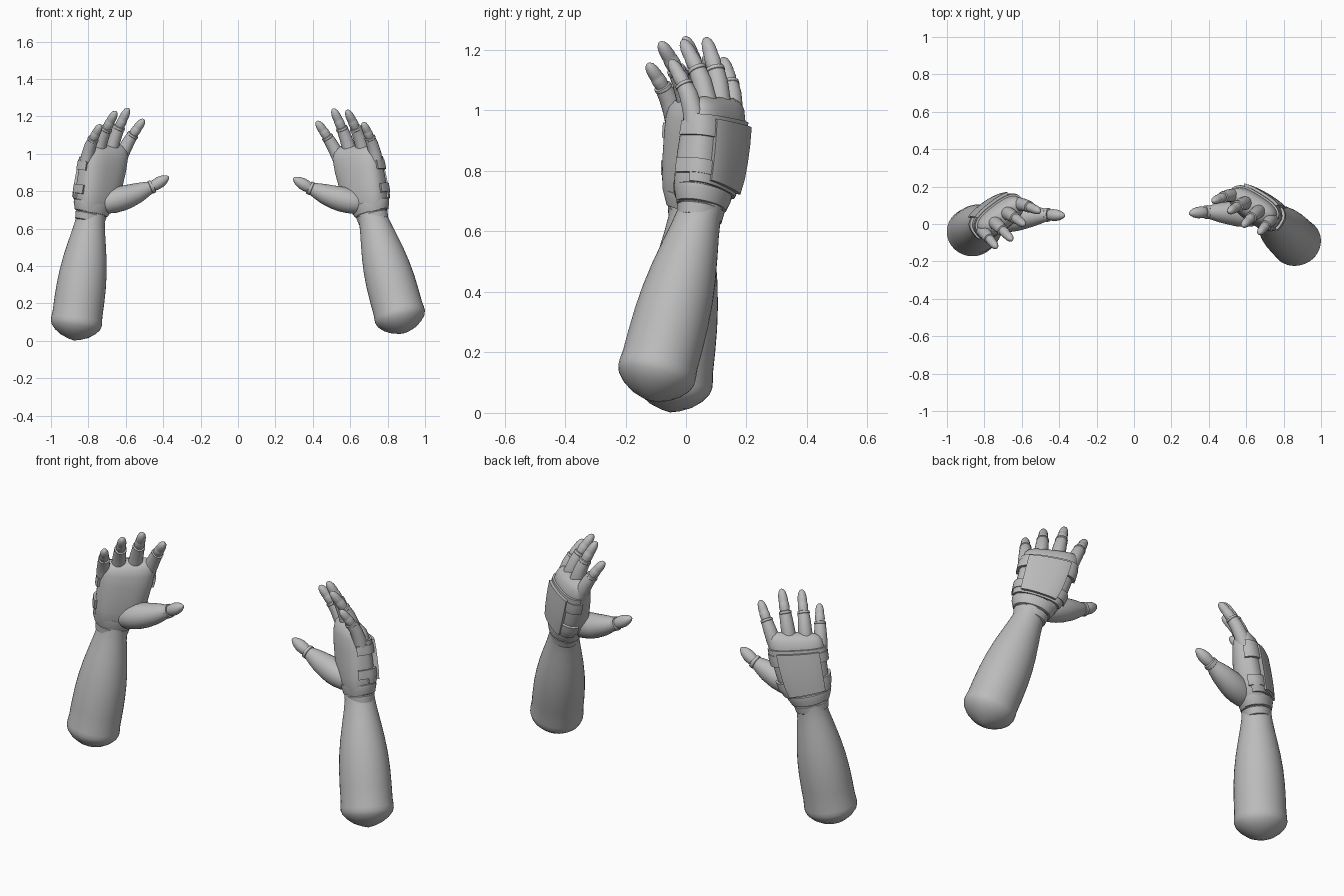
import bpy, bmesh, math
from mathutils import Vector, Matrix

cube = bpy.data.objects.get("Cube")
if cube:
    bpy.data.objects.remove(cube)

grey = bpy.data.materials.new("plain_grey")
grey.use_nodes = True
grey.diffuse_color = (0.5, 0.5, 0.5, 1)
grey.node_tree.nodes["Principled BSDF"].inputs["Base Color"].default_value = (0.5, 0.5, 0.5, 1)


def loft(name, rings, matrix=Matrix()):
    """Skin closed rings of points, cap both ends and place the part."""
    bm = bmesh.new()
    loops = [[bm.verts.new(matrix @ p) for p in ring] for ring in rings]
    for a, b in zip(loops, loops[1:]):
        for i in range(len(a)):
            j = (i + 1) % len(a)
            bm.faces.new((a[i], a[j], b[j], b[i]))
    bm.faces.new(loops[0])
    bm.faces.new(loops[-1])
    bmesh.ops.recalc_face_normals(bm, faces=bm.faces)
    mesh = bpy.data.meshes.new(name)
    bm.to_mesh(mesh)
    bm.free()
    mesh.materials.append(grey)
    obj = bpy.data.objects.new(name, mesh)
    bpy.context.collection.objects.link(obj)
    bpy.ops.object.select_all(action="DESELECT")
    bpy.context.view_layer.objects.active = obj
    obj.select_set(True)
    bpy.ops.object.shade_smooth_by_angle(angle=math.radians(40))
    return obj


def tube(name, path, stations, matrix, sides=20, squash=1.0):
    """Round tube along a path function, with a radius at each station."""
    rings = []
    for t, r in stations:
        d = (path(t + 0.02) - path(t - 0.02)).normalized()
        side = Vector((0, 1, 0)).cross(d).normalized()
        up = d.cross(side)
        rings.append([path(t) + r * (math.cos(a) * side + squash * math.sin(a) * up)
                      for a in (2 * math.pi * i / sides for i in range(sides))])
    return loft(name, rings, matrix)


# Palm sections: height, sideways shift, half width, half thickness
PALM = [(0, 0, .086, .060), (.05, .004, .110, .070), (.10, .010, .124, .073),
        (.17, .012, .132, .072), (.25, .012, .137, .068), (.31, .010, .137, .062),
        (.345, .008, .131, .052), (.365, .006, .117, .036), (.377, .004, .09, .012)]


def palm_point(angle, w, off=0.0):
    """Point on the hand surface; the knuckle line slopes to the little finger."""
    for lo, hi in zip(PALM, PALM[1:]):
        if w <= hi[0]:
            break
    f = (w - lo[0]) / (hi[0] - lo[0])
    shift, half_u, half_n = (p + (q - p) * f for p, q in zip(lo[1:], hi[1:]))
    c, s = math.cos(angle), math.sin(angle)
    x = shift + (half_u + off) * math.copysign(abs(c) ** .75, c)
    y = (half_n * (1.2 if s < 0 else 1) + off) * math.copysign(abs(s) ** .75, s)
    return Vector((x, y, w + .22 * x * (w / .36) ** 2))


def shell(name, a0, a1, w0, w1, thick, matrix):
    """Curved panel that hugs the hand between two angles and two heights."""
    rings = []
    for i in range(19):
        a = math.radians(a0 + (a1 - a0) * i / 18)
        ws = [w0 + (w1 - w0) * k / 4 for k in range(5)]
        rings.append([palm_point(a, w, thick) for w in ws]
                     + [palm_point(a, w, -.006) for w in reversed(ws)])
    return loft(name, rings, matrix)


def band(name, profile, matrix):
    """Oval strap from (height, half width, half depth) rows."""
    rings = [[Vector((u * math.cos(a), n * math.sin(a), w))
              for a in (2 * math.pi * i / 36 for i in range(36))] for w, u, n in profile]
    return loft(name, rings, matrix)


# Fingers: base point and reach to the tip, in hand space, and thickness
FINGERS = {
    "little_finger": ((-.113, -.014, .30), (-.030, -.098, .166), .95),
    "ring_finger": ((-.045, -.012, .355), (-.024, -.112, .200), 1.0),
    "middle_finger": ((.038, -.010, .37), (-.010, -.088, .220), 1.02),
    "index_finger": ((.120, -.010, .365), (.026, -.086, .188), 1.0)}
FINGER_RADII = [(-.3, .036), (0, .036), (.3, .033), (.47, .030), (.48, .032), (.53, .031),
                (.54, .024), (.62, .026), (.70, .025), (.72, .023), (.76, .024), (.86, .022),
                (.94, .017), (.985, .009), (1, .002)]
THUMB_PATH = [Vector(p) for p in ((.045, -.045, .07), (.158, -.105, .138),
                                  (.245, -.165, .212), (.297, -.215, .278))]
THUMB_RADII = [(-.3, .02), (-.2, .042), (0, .058), (.3, .066), (.6, .067), (.9, .063),
               (1.3, .054), (1.6, .044), (1.85, .034), (1.87, .037), (2.0, .036),
               (2.02, .028), (2.2, .031), (2.45, .031), (2.7, .025), (2.88, .016),
               (2.97, .008), (3, .002)]
ARM = [(-.092, .003), (-.084, .035), (-.068, .075), (-.045, .108), (-.02, .130),
       (0, .137), (.02, .137), (.05, .134), (.12, .134), (.2, .132), (.28, .126),
       (.36, .115), (.44, .100), (.51, .086), (.56, .078), (.60, .076)]


def thumb_path(t):
    i = max(0, min(2, int(t)))
    return THUMB_PATH[i].lerp(THUMB_PATH[i + 1], t - i)


def build_arm(side, elbow, wrist, up, across, flip):
    mirror = Matrix.Diagonal((-1 if flip else 1, 1, 1, 1))
    w = Vector(up).normalized()
    u = Vector(across)
    u = (u - w * u.dot(w)).normalized()
    n = w.cross(u)
    hand = mirror @ Matrix.Translation(Vector(wrist)) @ Matrix((u, n, w)).transposed().to_4x4()

    # Forearm with a rounded end
    start, end = Vector(elbow), Vector(wrist)
    axis = (end - start).normalized()
    tube(side + "_forearm", lambda t: start + axis * t, ARM, mirror, 40, .95)

    # Wrist straps
    band(side + "_wrist_sleeve", [(-.045, .076, .064), (-.04, .084, .070), (-.005, .090, .074),
                                  (.0, .084, .069)], hand)
    band(side + "_wrist_cuff", [(.0, .085, .065), (.004, .097, .078), (.04, .113, .086),
                                (.055, .115, .086), (.06, .105, .07)], hand)

    # Palm
    loft(side + "_palm", [[palm_point(2 * math.pi * i / 48, row[0]) for i in range(48)]
                          for row in PALM], hand)

    # Back bands above and below, raised plate between, and side tabs
    shell(side + "_lower_back_band", 5, 175, .060, .095, .010, hand)
    shell(side + "_upper_back_band", 5, 175, .262, .305, .010, hand)
    shell(side + "_back_plate", 54, 126, .070, .290, .024, hand)
    for label, a0, a1 in (("index", 0, 56), ("little", 124, 200)):
        for level, w0, w1 in (("lower", .090, .140), ("upper", .225, .280)):
            shell(f"{side}_{label}_{level}_tab", a0, a1, w0, w1, .013, hand)

    # Fingers
    for label, (base, reach, size) in FINGERS.items():
        b, r = Vector(base), Vector(reach)

        def path(t, b=b, r=r):
            bend = t ** 1.35 if t > 0 else t * .3
            return b + Vector((r.x * t, r.y * bend, r.z * t))
        tube(f"{side}_{label}", path, [(t, q * size) for t, q in FINGER_RADII], hand)

    # Thumb
    tube(side + "_thumb", thumb_path, THUMB_RADII, hand, 24)


build_arm("right", (-.865, -.043, .093), (-.785, .02, .68), (.20, .06, .97), (.77, .60, -.2), False)
build_arm("left", (-.867, -.098, .128), (-.715, .05, .68), (.225, .14, .96), (.84, .52, -.27), True)
